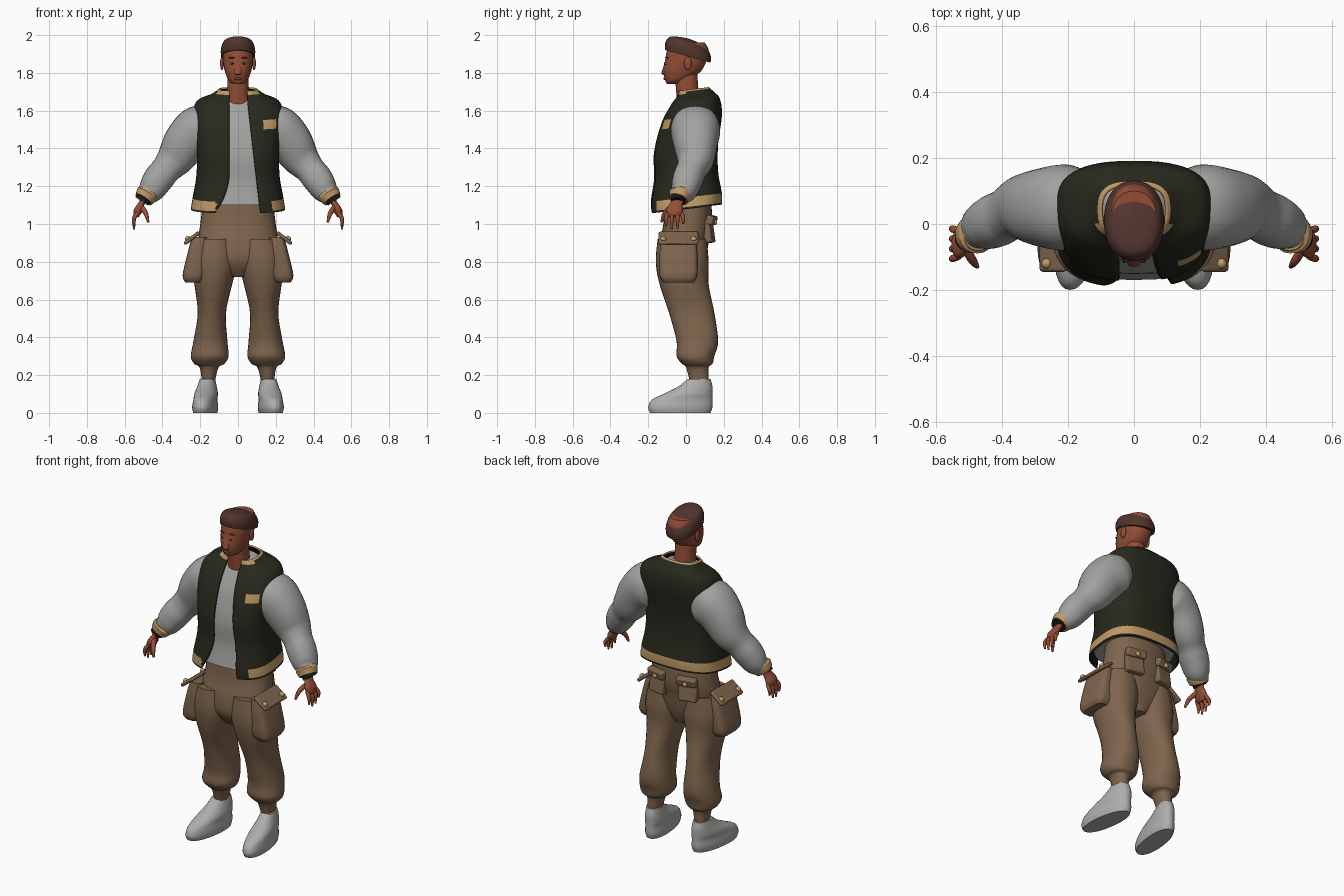
import bpy, bmesh
from math import sin, cos, pi, asin, radians
from mathutils import Vector, Matrix, Euler

cube = bpy.data.objects.get("Cube")
if cube:
    bpy.data.objects.remove(cube)


def material(name, r, g, b):
    mat = bpy.data.materials.new(name)
    mat.use_nodes = True
    mat.diffuse_color = (r, g, b, 1)
    bsdf = next(n for n in mat.node_tree.nodes if n.type == 'BSDF_PRINCIPLED')
    bsdf.inputs["Base Color"].default_value = (r, g, b, 1)
    return mat


olive = material("dark olive wool", .02, .021, .012)
grey = material("grey cloth", .36, .36, .35)
tan = material("tan trim", .52, .32, .13)
brown = material("brown cotton", .21, .13, .075)
skin = material("skin", .29, .075, .036)
hair_brown = material("brown hair", .085, .034, .026)
lining = material("black lining", .01, .01, .01)
eye_white = material("eye white", .5, .45, .4)
lip_red = material("lips", .2, .05, .03)
shoe_grey = material("pale shoe leather", .42, .42, .41)


def finish(bm, name, mats, mirror=False, bevel=0):
    mesh = bpy.data.meshes.new(name)
    bm.to_mesh(mesh)
    bm.free()
    for mat in mats:
        mesh.materials.append(mat)
    obj = bpy.data.objects.new(name, mesh)
    bpy.context.collection.objects.link(obj)
    if bevel:
        modifier = obj.modifiers.new("Bevel", 'BEVEL')
        modifier.width, modifier.segments = bevel, 3
    if mirror:
        obj.modifiers.new("Mirror", 'MIRROR')
    bpy.ops.object.select_all(action='DESELECT')
    bpy.context.view_layer.objects.active = obj
    obj.select_set(True)
    bpy.ops.object.shade_smooth_by_angle(angle=radians(45))
    return obj


def spline(rows, sub):
    """Smoothly interpolate every column of a section table."""
    result = []
    last = len(rows) - 1
    for i in range(last):
        a, b, c, d = (rows[max(0, min(last, i + k))] for k in (-1, 0, 1, 2))
        for step in range(sub):
            t = step / sub
            result.append([q + t * (r - p + t * (2 * p - 5 * q + 4 * r - s + t * (3 * (q - r) + s - p))) / 2
                           for p, q, r, s in zip(a, b, c, d)])
    return result + [rows[last]]


def power(value, exponent):
    return abs(value) ** exponent * (1 if value > 0 else -1)


def loft(name, sections, mats, mirror, follow=False, p=2.2, seg=32, sub=5,
         tilt=0, splay=0, opening=None, paint=None):
    """Skin rounded sections given as x, y, z, half width, half depth."""
    rings = spline(sections, sub)
    count = seg + 1 if opening else seg
    bm = bmesh.new()
    grid = []
    for i, (x, y, z, width, depth) in enumerate(rings):
        tangent = Vector((0, 0, 1))
        if follow:
            ahead, behind = rings[min(i + 1, len(rings) - 1)], rings[max(i - 1, 0)]
            tangent = (Vector(ahead[:3]) - Vector(behind[:3])).normalized()
        u = Vector((0, 1, 0)).cross(tangent).normalized()
        v = tangent.cross(u)
        start, end = 0, 2 * pi
        if opening:
            left, right = (asin((gap / width) ** (p / 2)) for gap in opening(z))
            start, end = left, end - right
        loop = []
        for k in range(count):
            angle = start + (end - start) * k / seg
            co = Vector((x, y, z))
            co += u * width * power(sin(angle), 2 / p) - v * depth * power(cos(angle), 2 / p)
            co.z += tilt * co.y
            co.x -= splay * co.y
            loop.append(bm.verts.new(co))
        grid.append(loop)
    for low, high in zip(grid, grid[1:]):
        for k in range(seg):
            n = (k + 1) % count
            face = bm.faces.new((low[k], low[n], high[n], high[k]))
            if paint:
                mid = face.calc_center_median()
                face.material_index = paint(mid.x, mid.y, mid.z - tilt * mid.y)
    if not opening:
        bm.faces.new(grid[0][::-1])
        bm.faces.new(grid[-1])
    return finish(bm, name, mats, mirror)


def upright(name, rows, *mats, x=0, lean=0, **style):
    """Level sections (y, z, half width, half depth), mirrored when off centre."""
    sections = [(x + lean * z, y, z, width, depth) for y, z, width, depth in rows]
    return loft(name, sections, mats, x > 0, **style)


def tube(name, path, mat, ratio=1, **style):
    """A mirrored pair of limbs along a path of (x, y, z, radius)."""
    sections = [(x, y, z, radius, radius * ratio) for x, y, z, radius in path]
    return loft(name, sections, [mat], True, follow=True, **style)


def blob(name, at, size, mat):
    bm = bmesh.new()
    place = Matrix.Translation(at) @ Matrix.Diagonal((*size, 1))
    bmesh.ops.create_uvsphere(bm, u_segments=16, v_segments=10, radius=1, matrix=place)
    return finish(bm, name, [mat], mirror=at[0] > 0)


def box(name, at, size, mat, turn):
    bm = bmesh.new()
    spin = Euler([radians(angle) for angle in turn]).to_matrix().to_4x4()
    place = Matrix.Translation(at) @ spin @ Matrix.Diagonal((*size, 1))
    bmesh.ops.create_cube(bm, size=1, matrix=place)
    return finish(bm, name, [mat], mirror=True, bevel=.01)


# Open vest with tan hem, collar and chest patch
def vest_paint(x, y, z):
    hem = 1.09 < z < 1.135 and not (y < 0 and -.115 < x < .18)
    collar = z > (1.69 if y < 0 else 1.7)
    patch = y < 0 and .138 < x < .203 and 1.52 < z < 1.56
    return int(hem or collar or patch)


def vest_opening(z):
    left = .05 + .12 * max(0, 1.66 - z)
    right = .045 + 1.6 * max(0, 1.3 - z) ** 2
    return left, right


vest_rows = [(0, 1.08, .25, .19), (0, 1.14, .24, .19), (0, 1.26, .22, .17), (0, 1.4, .22, .17),
             (.03, 1.55, .24, .16), (.05, 1.64, .22, .13), (.05, 1.68, .14, .1), (.04, 1.71, .1, .08)]
vest = upright("vest", vest_rows, olive, tan, lining, p=2.8, seg=80, sub=8, tilt=.12,
               opening=vest_opening, paint=vest_paint)
shell = vest.modifiers.new("Thickness", 'SOLIDIFY')
shell.thickness, shell.offset, shell.material_offset = .01, -1, 2

# Shirt follows the vest a little further in
shirt_rows = [(y, z - .02, width - .02, depth - .02) for y, z, width, depth in vest_rows[1:]]
upright("shirt", shirt_rows, grey, p=2.8, tilt=.12)

# Sleeves and cuffs
tube("sleeves", [(.12, .05, 1.52, .1), (.2, .05, 1.5, .13), (.27, .05, 1.44, .12), (.33, .05, 1.35, .1),
                 (.38, .03, 1.29, .08), (.42, .01, 1.24, .08), (.46, -.01, 1.18, .07),
                 (.49, -.03, 1.15, .05)], grey)
tube("cuffs", [(.47, -.03, 1.18, .05), (.48, -.03, 1.16, .06), (.5, -.04, 1.13, .05)], tan)
tube("cuff_linings", [(.49, -.04, 1.15, .04), (.51, -.04, 1.12, .04)], lining)

# Hands, with the fingers fanned along the palm
tube("palms", [(.49, -.04, 1.15, .02), (.51, -.05, 1.11, .016), (.53, -.06, 1.07, .022),
               (.54, -.06, 1.04, .015)], skin, ratio=2)
for i, tip in enumerate((.99, .97, .975, 1)):
    fan = i - 1.5
    base, end = fan * .025 - .06, fan * .03 - .06
    tube(f"finger_{i + 1}", [(.53, base, 1.06, .01), (.55, end, 1.03, .011), (.55, end, tip, .005)],
         skin, seg=12)
tube("thumbs", [(.52, -.06, 1.1, .014), (.49, -.11, 1.06, .013), (.475, -.13, 1.01, .006)], skin, seg=12)

# Trousers
upright("trouser_seat", [(-.01, .72, .05, .08), (-.02, .8, .18, .12), (-.01, .9, .21, .13),
                         (.01, 1, .2, .13), (.01, 1.15, .18, .12)], brown)
upright("trouser_legs", [(.07, .17, .035, .05), (.06, .24, .05, .06), (.06, .26, .08, .08), (.05, .3, .1, .1),
                         (.06, .38, .09, .11), (.03, .53, .075, .12), (-.01, .68, .1, .13),
                         (-.02, .8, .12, .14), (-.02, .92, .1, .13)], brown, x=.165, lean=-.05)
upright("cargo_pockets", [(-.04, .69, .04, .08), (-.04, .73, .06, .1), (-.04, .85, .05, .1),
                          (-.04, .93, .04, .09)], brown, x=.335, lean=-.14, p=4)
box("cargo_flaps", (.245, -.04, .925), (.1, .21, .02), brown, turn=(0, 38, 0))
for corner, y in (("front", -.12), ("back", .04)):
    blob(f"{corner}_cargo_buttons", (.265, y, .92), (.016, .016, .016), tan)
box("back_pockets", (.1, .12, .96), (.11, .04, .12), brown, turn=(8, 0, -12))
box("back_pocket_flaps", (.1, .135, 1.02), (.12, .04, .05), brown, turn=(-12, 0, -12))
blob("back_pocket_buttons", (.1, .155, 1.01), (.015, .01, .015), tan)

# Ankles and shoes
upright("ankles", [(.07, .08, .035, .05), (.07, .19, .035, .05)], skin, x=.155)
upright("shoes", [(-.03, 0, .06, .16), (-.03, .03, .065, .17), (-.02, .07, .06, .16), (.01, .1, .06, .13),
                  (.05, .14, .05, .09), (.07, .18, .04, .06)], shoe_grey, x=.17, splay=.12)

# Head and neck
upright("neck", [(.03, 1.6, .08, .07), (.01, 1.68, .06, .06), (0, 1.8, .055, .06)], skin)
upright("head", [(-.07, 1.74, .02, .03), (-.05, 1.76, .05, .06), (-.02, 1.81, .07, .1),
                 (0, 1.87, .08, .11), (.01, 1.92, .08, .11), (.01, 1.96, .07, .09)], skin)
upright("hair", [(.01, 1.89, .09, .12), (.01, 1.93, .09, .12), (.01, 1.97, .07, .09),
                 (.01, 1.985, .01, .01)], hair_brown, tilt=-.28)

# Face
upright("nose", [(-.11, 1.79, .01, .01), (-.12, 1.8, .02, .01), (-.1, 1.86, .01, .01)], skin, seg=16)
blob("lips", (0, -.11, 1.77), (.02, .01, .008), lip_red)
blob("eyes", (.03, -.1, 1.85), (.015, .015, .006), eye_white)
blob("irises", (.03, -.11, 1.85), (.006, .008, .006), lining)
blob("eyebrows", (.03, -.1, 1.88), (.02, .01, .004), hair_brown)
blob("ears", (.085, .01, 1.85), (.01, .02, .035), skin)
